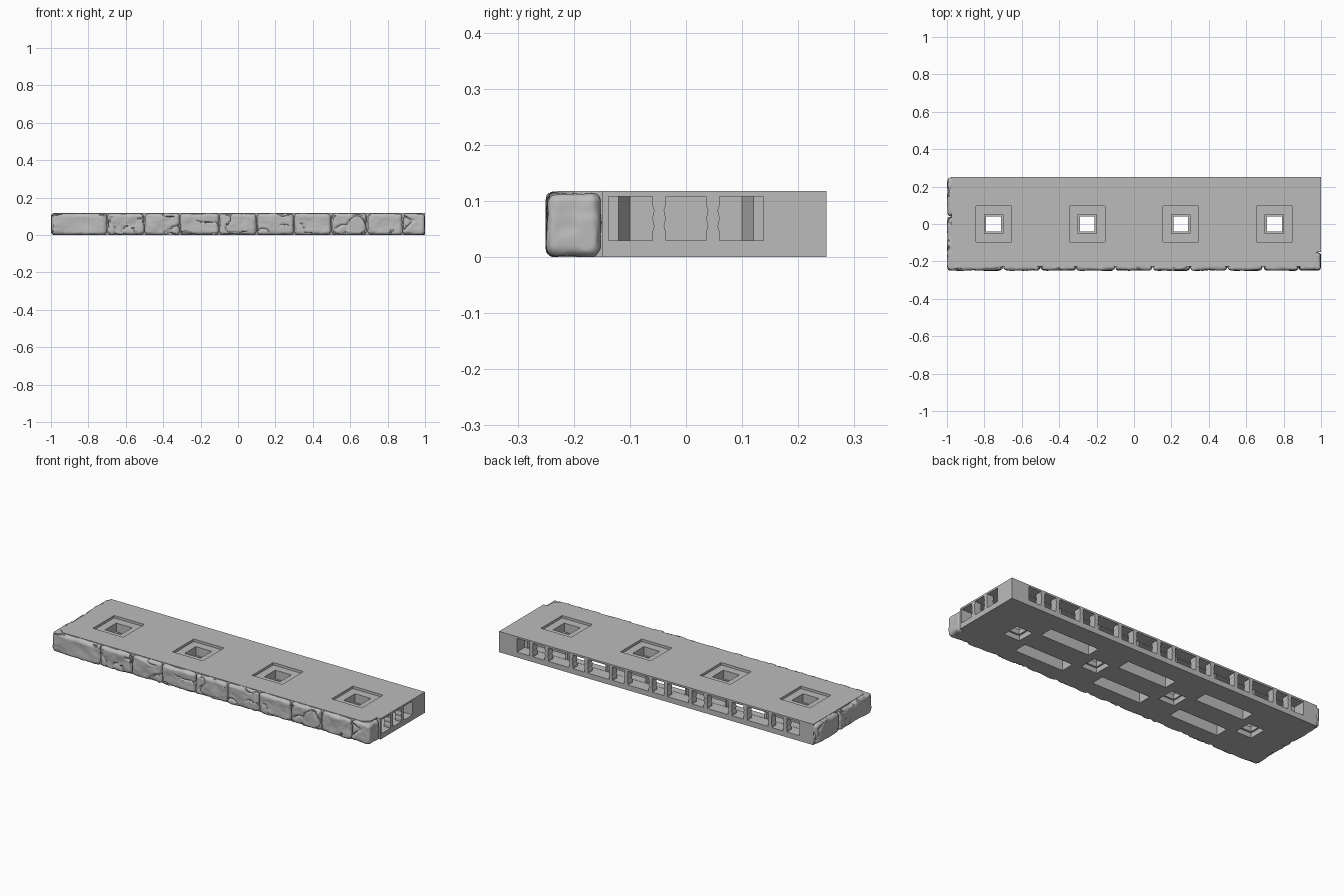
import bpy, bmesh
from mathutils import Vector, noise

cube = bpy.data.objects.get("Cube")
if cube:
    bpy.data.objects.remove(cube, do_unlink=True)

TOP = 0.118
SOCKET_Z = (0.03, 0.108)

stone_grey = bpy.data.materials.new("stone_grey")
stone_grey.use_nodes = True
stone_grey.diffuse_color = (0.5, 0.5, 0.5, 1)
bsdf = stone_grey.node_tree.nodes["Principled BSDF"]
bsdf.inputs["Base Color"].default_value = (0.5, 0.5, 0.5, 1)
bsdf.inputs["Roughness"].default_value = 0.9


def add_object(name, bm):
    bmesh.ops.recalc_face_normals(bm, faces=bm.faces)
    mesh = bpy.data.meshes.new(name)
    bm.to_mesh(mesh)
    bm.free()
    mesh.materials.append(stone_grey)
    obj = bpy.data.objects.new(name, mesh)
    bpy.context.collection.objects.link(obj)
    return obj


def prism(name, outline, z0, z1):
    """Upright prism over a plan outline."""
    bm = bmesh.new()
    face = bm.faces.new([bm.verts.new((x, y, z0)) for x, y in outline])
    new = bmesh.ops.extrude_face_region(bm, geom=[face])["geom"]
    verts = [v for v in new if isinstance(v, bmesh.types.BMVert)]
    bmesh.ops.translate(bm, verts=verts, vec=(0, 0, z1 - z0))
    return add_object(name, bm)


def rect(cx, cy, hx, hy):
    return [(cx - hx, cy - hy), (cx + hx, cy - hy), (cx + hx, cy + hy), (cx - hx, cy + hy)]


# Slab, set back where the facing stones sit
slab = prism("floor_slab", [(-0.94, -0.228), (0.94, -0.228), (0.975, -0.2), (0.975, -0.15),
                            (1, -0.15), (1, 0.25), (-0.975, 0.25), (-0.975, -0.2)], 0, TOP)

cutters = []


def cut(outline, z0, z1):
    cutter = prism("cutter", outline, z0, z1)
    cutter.hide_render = True
    cutters.append(cutter)
    mod = slab.modifiers.new("cut", "BOOLEAN")
    mod.operation = "DIFFERENCE"
    mod.solver = "EXACT"
    mod.object = cutter


# Connector socket in the right end
half = [(1.05, 0.138), (0.93, 0.138), (0.93, 0.12), (0.88, 0.1)]
cut(half + [(x, -y) for x, y in reversed(half)], *SOCKET_Z)

# Row of connector sockets along the back
back_centres = [i * 0.25 for i in range(-3, 4)]
cut(rect(0, 0.24, 0.888, 0.06), *SOCKET_Z)
for c in back_centres:
    cut([(c - 0.12, 0.2), (c - 0.12, 0.181), (c - 0.1, 0.13),
         (c + 0.1, 0.13), (c + 0.12, 0.181), (c + 0.12, 0.2)], 0.031, 0.107)

# Long slots in the underside
for c in (-0.5, 0, 0.5):
    for y in (-0.1, 0.1):
        cut(rect(c, y, 0.153, 0.038), -0.02, 0.106)

# Stepped square holes with a shallow recess on top
for c in (-0.75, -0.25, 0.25, 0.75):
    cut(rect(c, 0, 0.095, 0.095), TOP - 0.014, 0.2)
    cut(rect(c, 0, 0.05, 0.05), 0.055, 0.2)
    cut(rect(c, 0, 0.04, 0.04), -0.1, 0.2)
    cut(rect(c, 0, 0.05, 0.05), -0.1, 0.028)

bpy.context.view_layer.update()
graph = bpy.context.evaluated_depsgraph_get()
cut_mesh = bpy.data.meshes.new_from_object(slab.evaluated_get(graph))
slab.modifiers.clear()
slab.data = cut_mesh
for cutter in cutters:
    bpy.data.objects.remove(cutter, do_unlink=True)


# Waisted posts standing in the socket mouths
def post(name, place):
    profile = [(0.012, 0.028), (0.012, 0.045), (0.009, 0.055), (0.012, 0.069),
               (0.009, 0.083), (0.012, 0.093), (0.012, 0.11)]
    loop = profile + [(-w, z) for w, z in reversed(profile)]
    bm = bmesh.new()
    front = [bm.verts.new(place(w, 0, z)) for w, z in loop]
    back = [bm.verts.new(place(w, 0.04, z)) for w, z in loop]
    bm.faces.new(front)
    bm.faces.new(back)
    for i in range(len(loop)):
        j = (i + 1) % len(loop)
        bm.faces.new((front[i], front[j], back[j], back[i]))
    add_object(name, bm)


for side in (-0.048, 0.048):
    post("end_post", lambda w, d, z: (1 - d, side + w, z))
    for c in back_centres:
        post("back_post", lambda w, d, z: (c + side + w, 0.25 - d, z))


# Rough facing stones: rounded blocks with lumps, chips and cracks
def stone(name, x0, x1, y0, y1, seed):
    lo, hi = Vector((x0, y0, 0)), Vector((x1, y1, TOP - 0.001))
    centre, size = (lo + hi) / 2, (hi - lo) / 2
    radius = 0.02
    shift = Vector((seed * 3.7, seed * 1.9, seed * 5.3))
    bm = bmesh.new()
    bmesh.ops.create_cube(bm, size=2)
    bmesh.ops.subdivide_edges(bm, edges=bm.edges[:], cuts=22, use_grid_fill=True)
    for v in bm.verts:
        p = Vector([a * s for a, s in zip(v.co, size)])
        core = Vector([max(-(s - radius), min(s - radius, a)) for a, s in zip(p, size)])
        out = (p - core).normalized()
        lump = noise.noise(p * 16 + shift) * 0.005 + noise.noise(p * 45 + shift) * 0.002
        vein = abs(noise.noise(p * 11 - shift))
        patch = noise.noise(p * 7 + shift * 2)
        crack = 0.008 * max(0, 1 - vein / 0.07) if patch > 0.05 else 0
        q = centre + core + out * (radius - 0.002 + lump - crack)
        v.co = [max(a, min(b, c)) for a, b, c in zip(lo, hi, q)]
    obj = add_object(name, bm)
    bpy.ops.object.select_all(action="DESELECT")
    obj.select_set(True)
    bpy.context.view_layer.objects.active = obj
    bpy.ops.object.shade_smooth_by_angle(angle=0.6)


joints = [-1, -0.7, -0.5, -0.31, -0.1, 0.1, 0.3, 0.5, 0.69, 0.88, 1]
for i, (a, b) in enumerate(zip(joints, joints[1:])):
    stone("front_stone", a, b, -0.25, -0.15, i + 1)
stone("left_stone_front", -1, -0.905, -0.235, 0.04, 21)
stone("left_stone_back", -1, -0.905, 0.04, 0.25, 22)
